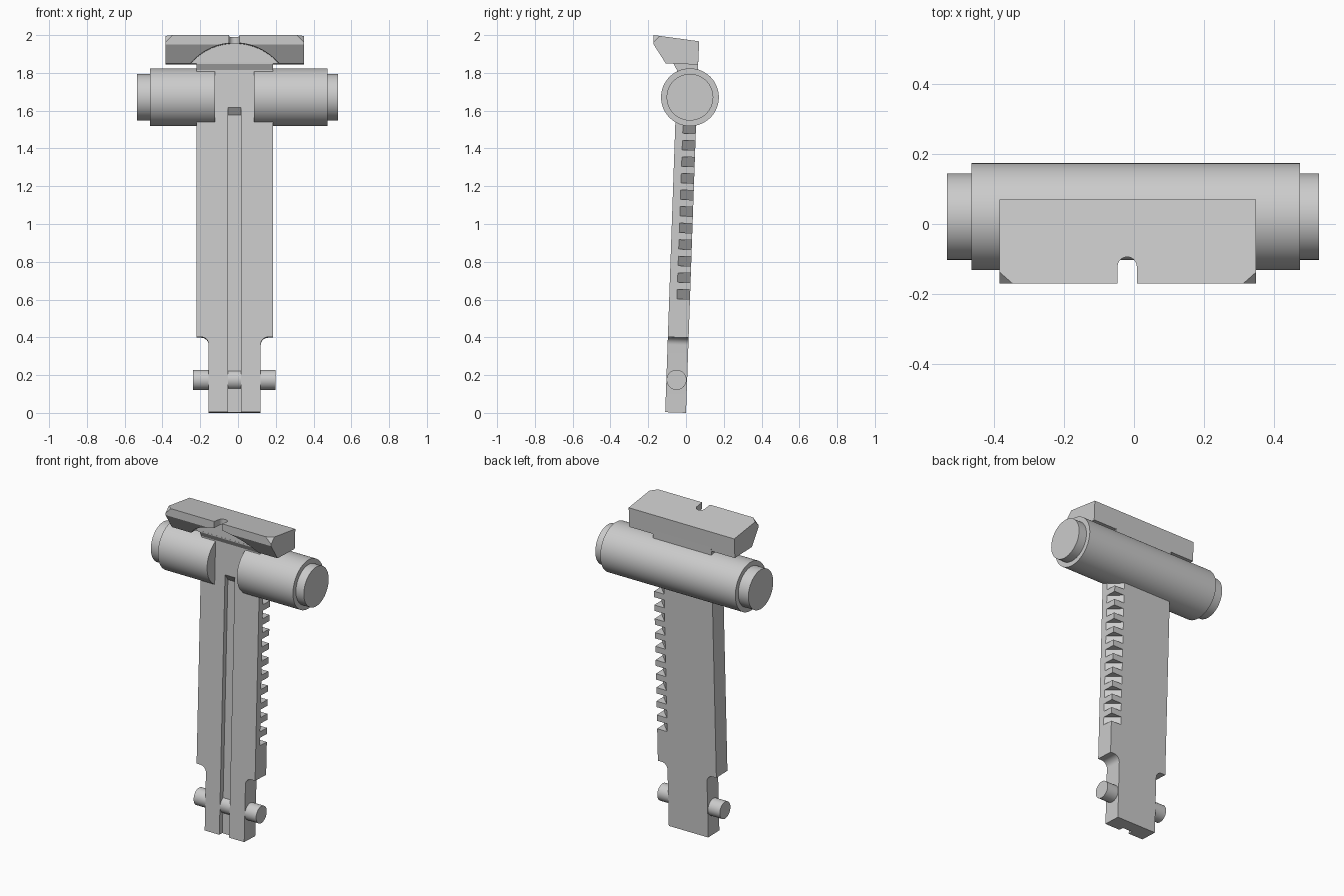
import bpy, bmesh
from math import radians, sin, cos, pi
from mathutils import Matrix, Vector

if "Cube" in bpy.data.objects:
    bpy.data.objects.remove(bpy.data.objects["Cube"])

# The whole plate leans back by two degrees
LEAN = Matrix.Translation((0, -0.055, 0.002)) @ Matrix.Rotation(radians(-2), 4, 'X')
FLAT = Matrix.Identity(4)
CX = -0.0175           # centre line of the plate and cap


def finish(name, bm, mat=FLAT, helper=False):
    bmesh.ops.recalc_face_normals(bm, faces=bm.faces)
    bm.transform(mat)
    mesh = bpy.data.meshes.new(name)
    bm.to_mesh(mesh)
    bm.free()
    ob = bpy.data.objects.new(name, mesh)
    bpy.context.collection.objects.link(ob)
    ob.hide_render = helper
    ob.hide_viewport = False
    return ob


def prism(axis, pts, lo, hi):
    """Extrude a 2D profile along an axis; profile uses the other two axes in order."""
    bm = bmesh.new()

    def place(p, t):
        c = list(p)
        c.insert('xyz'.index(axis), t)
        return bm.verts.new(c)
    face = bm.faces.new([place(p, lo) for p in pts])
    ext = bmesh.ops.extrude_face_region(bm, geom=[face])
    step = Vector([hi - lo if a == axis else 0 for a in 'xyz'])
    bmesh.ops.translate(bm, vec=step, verts=[g for g in ext['geom'] if isinstance(g, bmesh.types.BMVert)])
    return bm


def arc(cx, cy, r, a0, a1, n):
    return [(cx + r * cos(radians(a0 + (a1 - a0) * i / n)),
             cy + r * sin(radians(a0 + (a1 - a0) * i / n))) for i in range(n + 1)]


def cut(ob, cutters):
    for c in cutters:
        m = ob.modifiers.new('cut', 'BOOLEAN')
        m.operation, m.solver, m.object = 'DIFFERENCE', 'EXACT', c
    bpy.context.view_layer.update()
    mesh = bpy.data.meshes.new_from_object(ob.evaluated_get(bpy.context.evaluated_depsgraph_get()))
    ob.modifiers.clear()
    ob.data = mesh
    for c in cutters:
        bpy.data.objects.remove(c)


def smooth(ob):
    bpy.ops.object.select_all(action='DESELECT')
    ob.select_set(True)
    bpy.context.view_layer.objects.active = ob
    bpy.ops.object.shade_smooth_by_angle(angle=radians(30))


def rod(name, x0, x1, y, z, r, n=64):
    return finish(name, prism('x', arc(y, z, r, 0, 360 - 360 / n, n - 1), x0, x1))


# Plate: wide shaft with a narrower foot and rounded inner shoulders
half = [(0.1375, 0)] + arc(0.1775, 0.358, 0.04, 180, 90, 8) + [(0.2035, 0.398), (0.2035, 1.87)]
outline = [(CX + x, z) for x, z in half] + [(CX - x, z) for x, z in reversed(half)]
plate = finish('plate', prism('y', outline, -0.055, 0.055))

# Front groove with a sloping upper end
groove = finish('groove_cutter', prism('x', [(-0.1, -0.1), (-0.025, -0.1), (-0.025, 1.575),
                (-0.055, 1.615), (-0.1, 1.675)], -0.053, 0.015), helper=True)

# Ratchet notches cut diagonally across the back right edge
notches = []
for i in range(11):
    z = 0.627 + i * 0.0877
    tri = [(0.106, 0.065), (0.196, -0.024), (0.25, -0.024), (0.25, 0.065)]
    notches.append(finish('notch_cutter', prism('z', tri, z - 0.025, z + 0.025), helper=True))
cut(plate, [groove] + notches)
plate.data.transform(LEAN)
smooth(plate)

# Cross barrel, opened at the front so that the plate face shows through
barrel = rod('cross_barrel', -0.465, 0.475, 0.021, 1.671, 0.153)
window = finish('window_cutter', prism('x', [(-0.4, 1.4), (0, 1.4), (0, 1.95), (-0.4, 1.95)],
                                       -0.123, 0.085), LEAN, helper=True)
cut(barrel, [window])
smooth(barrel)

# Stepped end caps and the foot pin
for name, x0, x1 in (('left_end_cap', -0.535, -0.455), ('right_end_cap', 0.465, 0.53)):
    smooth(rod(name, x0, x1, 0.021, 1.671, 0.1235))
smooth(rod('foot_pin', -0.237, 0.198, -0.05, 0.175, 0.053, 40))

# Small flare where the neck meets the top block
finish('neck_flare', prism('x', [(-0.048, 1.815), (0, 1.815), (0, 1.855), (-0.066, 1.855), (-0.066, 1.848)],
                           CX - 0.2035, CX + 0.2035))

# Top block with sloped underside and clipped front corners
X0, X1 = -0.385, 0.35
bm = prism('x', [(-0.171, 2.0), (-0.171, 1.95), (-0.107, 1.85), (0.064, 1.844), (0.07, 1.967)], X0, X1)
for x, s in ((X0, -1), (X1, 1)):
    bmesh.ops.bisect_plane(bm, geom=bm.verts[:] + bm.edges[:] + bm.faces[:],
                           plane_co=(x, -0.171, 1.962), plane_no=(s, -1, 1), clear_outer=True)
    bmesh.ops.holes_fill(bm, edges=[e for e in bm.edges if e.is_boundary])
block = finish('top_block', bm)

# Rounded sight slot and the arched relief under the front edge
slot = finish('slot_cutter', prism('z', [(-0.047, -0.3)] + arc(-0.0195, -0.122, 0.0275, 180, 0, 16)
                                   + [(0.008, -0.3)], 1.7, 2.1), helper=True)
relief = finish('relief_cutter', prism('y', arc(CX, 1.64, 0.31, 0, 360 - 360 / 96, 95), -0.3, -0.07),
                Matrix.Translation((0, 0, 0.002)) @ Matrix.Rotation(radians(-2), 4, 'X')
                @ Matrix.Translation((0, -0.06, 0)), helper=True)
cut(block, [slot, relief])
smooth(block)
